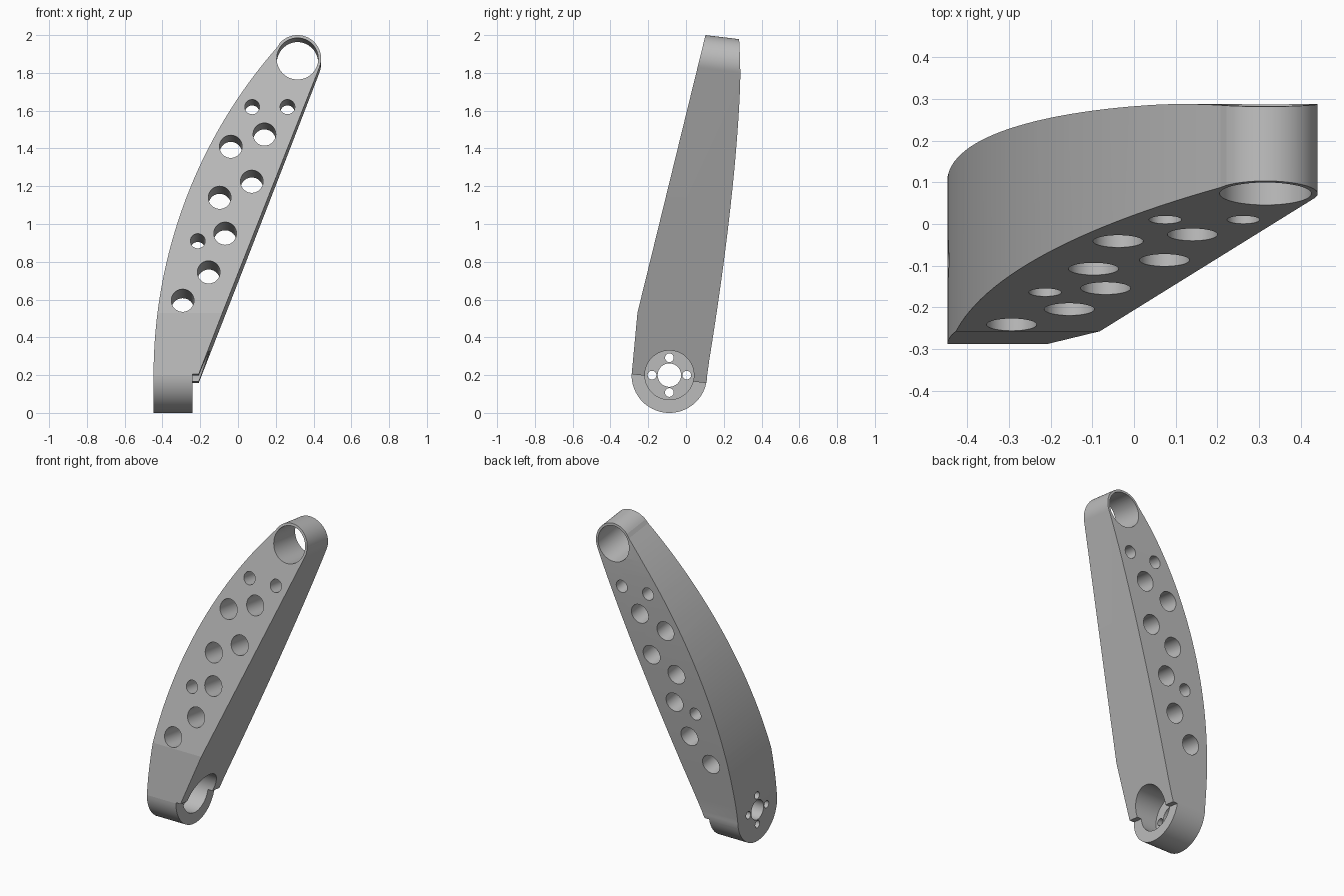
import bpy, bmesh
from math import sin, cos, pi, radians, atan2

cube = bpy.data.objects.get("Cube")
if cube:
    bpy.data.objects.remove(cube, do_unlink=True)

SHEAR = 0.12            # the bored axis drops slightly towards the back
HUB_Y, HUB_Z, HUB_R = -0.088, 0.2, 0.2
LEFT, HUB_FACE, RECESS_FLOOR = -0.447, -0.24, -0.35
TIP_X, TIP_Z, TIP_R = 0.315, 1.875, 0.125

grey = bpy.data.materials.new("grey_metal")
grey.use_nodes = True
grey.diffuse_color = (0.5, 0.5, 0.5, 1)
grey.node_tree.nodes["Principled BSDF"].inputs["Base Color"].default_value = (0.5, 0.5, 0.5, 1)


def front_y(z):
    """Depth of the sloping front face at a height."""
    return -0.257 + (z - 0.53) * (0.245 if z > 0.53 else 0.093)


def arc(cx, cy, r, start, end, steps):
    return [(cx + r * cos(start + (end - start) * i / steps),
             cy + r * sin(start + (end - start) * i / steps)) for i in range(steps + 1)]


def circle(cx, cy, r):
    return arc(cx, cy, r, 0, 2 * pi, 64)[:-1]


def along_depth(p, y):
    x, z = p
    return x, y, z + SHEAR * (front_y(z) - y)


def along_width(p, x):
    return x, p[0], p[1]


def prisms(name, outlines, place, start, end):
    """Extrude closed outlines between two ends into one object."""
    bm = bmesh.new()
    for pts in outlines:
        a = [bm.verts.new(place(p, start)) for p in pts]
        b = [bm.verts.new(place(p, end)) for p in pts]
        bm.faces.new(a)
        bm.faces.new(b[::-1])
        for i in range(len(pts)):
            j = (i + 1) % len(pts)
            bm.faces.new((a[j], a[i], b[i], b[j]))
    bmesh.ops.recalc_face_normals(bm, faces=bm.faces)
    mesh = bpy.data.meshes.new(name)
    bm.to_mesh(mesh)
    bm.free()
    mesh.materials.append(grey)
    ob = bpy.data.objects.new(name, mesh)
    bpy.context.collection.objects.link(ob)
    return ob


def combine(target, tool, operation):
    tool.hide_render = True
    mod = target.modifiers.new(tool.name, 'BOOLEAN')
    mod.operation, mod.solver, mod.object = operation, 'EXACT', tool
    bpy.context.view_layer.objects.active = target
    bpy.ops.object.modifier_apply(modifier=mod.name)
    bpy.data.objects.remove(tool, do_unlink=True)


# Front outline: bowed outer edge, round tip, straight inner edge, hub step
bow_r = 2.63
bow = arc(LEFT + bow_r, HUB_Z, bow_r, pi, pi - radians(41.3), 32)
tip = arc(TIP_X, TIP_Z, TIP_R, radians(138), radians(-21.5), 32)
step = [(-0.208, 0.205), (HUB_FACE, 0.205), (HUB_FACE, -0.3), (LEFT, -0.3)]
arm = prisms("arm", [bow + tip + step], along_depth, -1, 1)

# Side outline: round hub, bulging back edge, two-slope front edge
hub = arc(HUB_Y, HUB_Z, HUB_R, pi, 2 * pi, 40)
back = []
for i in range(1, 25):
    z = HUB_Z + 2 * i / 24
    back.append((0.288 - 0.178 * (abs(1.8 - z) / 1.6) ** 1.5, z))
front = [(front_y(z), z) for z in (2.2, 0.53)]
combine(arm, prisms("side_outline", [hub + back + front], along_width, -1, 1), 'INTERSECT')

# Tip bore and lightening holes through the arm
LARGE, SMALL = 0.06, 0.039
holes = [(TIP_X, TIP_Z, 0.11),
         (0.075, 1.62, SMALL), (0.262, 1.62, SMALL),
         (0.14, 1.475, LARGE), (-0.038, 1.41, LARGE),
         (0.073, 1.225, LARGE), (-0.097, 1.14, LARGE),
         (-0.068, 0.95, LARGE), (-0.213, 0.91, SMALL),
         (-0.155, 0.745, LARGE), (-0.293, 0.595, LARGE)]
combine(arm, prisms("arm_holes", [circle(*h) for h in holes], along_depth, -0.8, 0.8), 'DIFFERENCE')

# Round recess in the hub, open to the inner side
combine(arm, prisms("hub_recess", [circle(HUB_Y, HUB_Z, 0.13)], along_width, RECESS_FLOOR, 0.3), 'DIFFERENCE')

# Shaft hole with four bolt holes around it
bores = [circle(HUB_Y, HUB_Z, 0.062)]
for k in range(4):
    a = k * pi / 2
    bores.append(circle(HUB_Y + 0.092 * cos(a), HUB_Z + 0.092 * sin(a), 0.023))
combine(arm, prisms("hub_bores", bores, along_width, -0.6, -0.3), 'DIFFERENCE')

# Smooth curved walls, keep real edges crisp
bpy.ops.object.select_all(action='DESELECT')
arm.select_set(True)
bpy.context.view_layer.objects.active = arm
bpy.ops.object.shade_smooth_by_angle(angle=radians(7))
